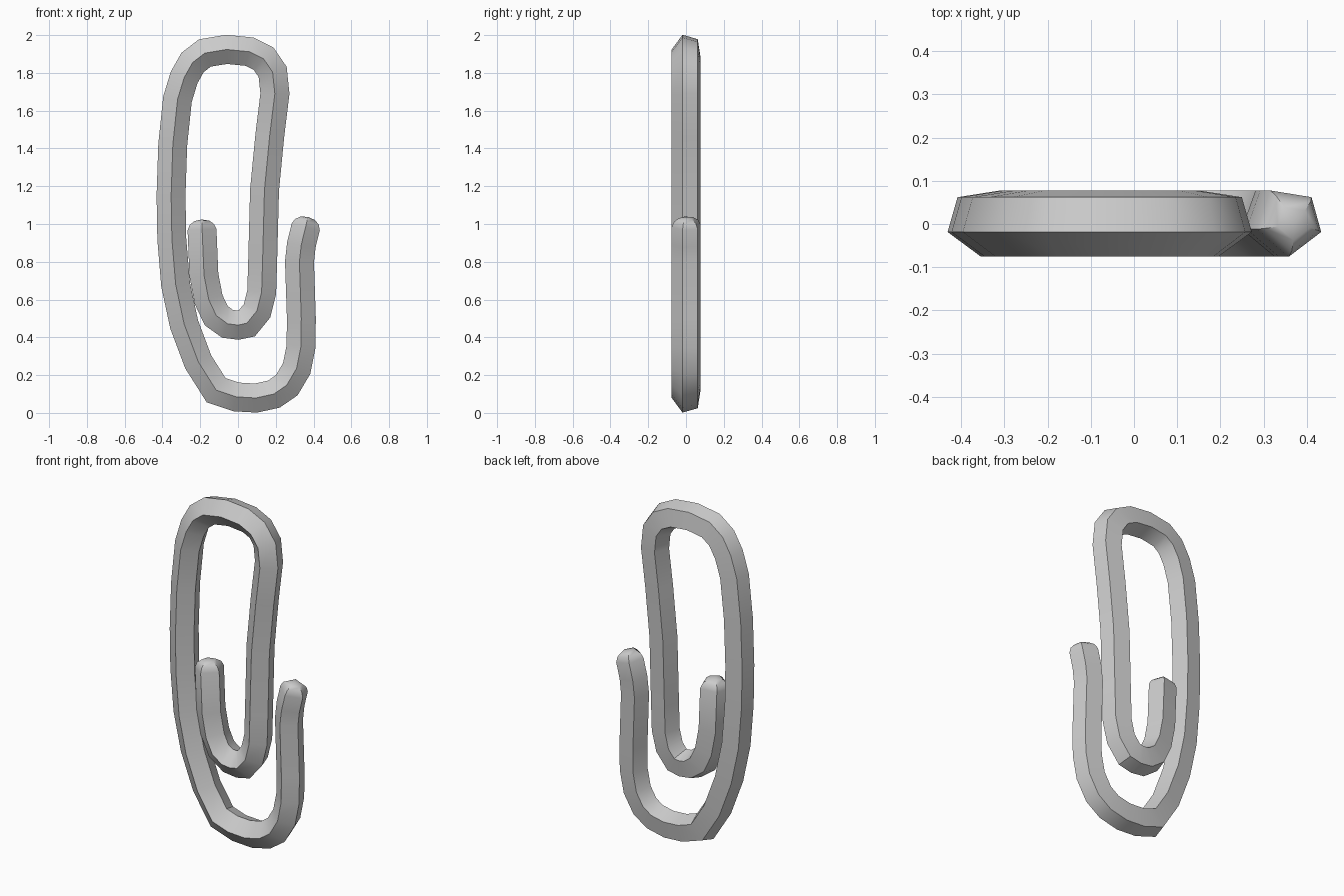
import bpy, bmesh
from mathutils import Vector

if "Cube" in bpy.data.objects:
    bpy.data.objects.remove(bpy.data.objects["Cube"])

# Centre line of the bent wire in (x, z), from the inner tip to the outer tip
PATH = [
    (-.19, .97), (-.18, .73), (-.155, .60), (-.115, .515), (-.055, .472),
    (0, .465), (.047, .475), (.10, .54), (.125, .64), (.13, .80),
    (.14, 1.18), (.168, 1.47), (.195, 1.69), (.183, 1.805), (.135, 1.875),
    (.06, 1.912), (-.06, 1.924), (-.175, 1.905), (-.24, 1.855), (-.285, 1.775),
    (-.32, 1.66), (-.345, 1.42), (-.354, 1.15), (-.35, .92), (-.33, .68),
    (-.285, .47), (-.21, .27), (-.115, .12), (-.01, .085), (.095, .079),
    (.19, .1), (.258, .147), (.31, .235), (.333, .35), (.335, .50),
    (.325, .80), (.335, .89), (.358, .985)]

# Five-sided wire section: (offset towards the outside of the bend, y)
SECTION = [(.077, -.0185), (.054, .062), (-.044, .0775), (-.076, -.012), (0, -.0755)]

pts = [Vector(p) for p in PATH]
bm = bmesh.new()


def ring(c, n, miter=1.0, size=1.0):
    return [bm.verts.new((c.x + n.x * u * miter * size, v * size,
                          c.y + n.y * u * miter * size)) for u, v in SECTION]


def right(t):
    return Vector((t.y, -t.x))


# Rounded tip: two shrinking rings, listed from the wire outwards
def tip_rings(c, t, out):
    return [ring(c + out * d, right(t), 1, s) for d, s in ((.028, .84), (.047, .5))]


dirs = [(b - a).normalized() for a, b in zip(pts, pts[1:])]
rings = tip_rings(pts[0], dirs[0], -dirs[0])[::-1]
for i, p in enumerate(pts):
    a, b = dirs[max(i - 1, 0)], dirs[min(i, len(dirs) - 1)]
    t = (a + b).normalized()
    rings.append(ring(p, right(t), 1 / t.dot(a)))
rings += tip_rings(pts[-1], dirs[-1], dirs[-1])

# Wire skin
for r, s in zip(rings, rings[1:]):
    for k in range(5):
        m = (k + 1) % 5
        bm.faces.new((r[k], r[m], s[m], s[k]))

# Tip points
for r, c, out in ((rings[0], pts[0], -dirs[0]), (rings[-1], pts[-1], dirs[-1])):
    q = c + out * .054
    v = bm.verts.new((q.x, 0, q.y))
    for k in range(5):
        bm.faces.new((r[k], r[(k + 1) % 5], v))

bmesh.ops.recalc_face_normals(bm, faces=bm.faces)
mesh = bpy.data.meshes.new("paper_clip_wire")
bm.to_mesh(mesh)
bm.free()
clip = bpy.data.objects.new("paper_clip_wire", mesh)
bpy.context.collection.objects.link(clip)
bpy.context.view_layer.objects.active = clip
clip.select_set(True)
bpy.ops.object.shade_smooth_by_angle(angle=.6)
